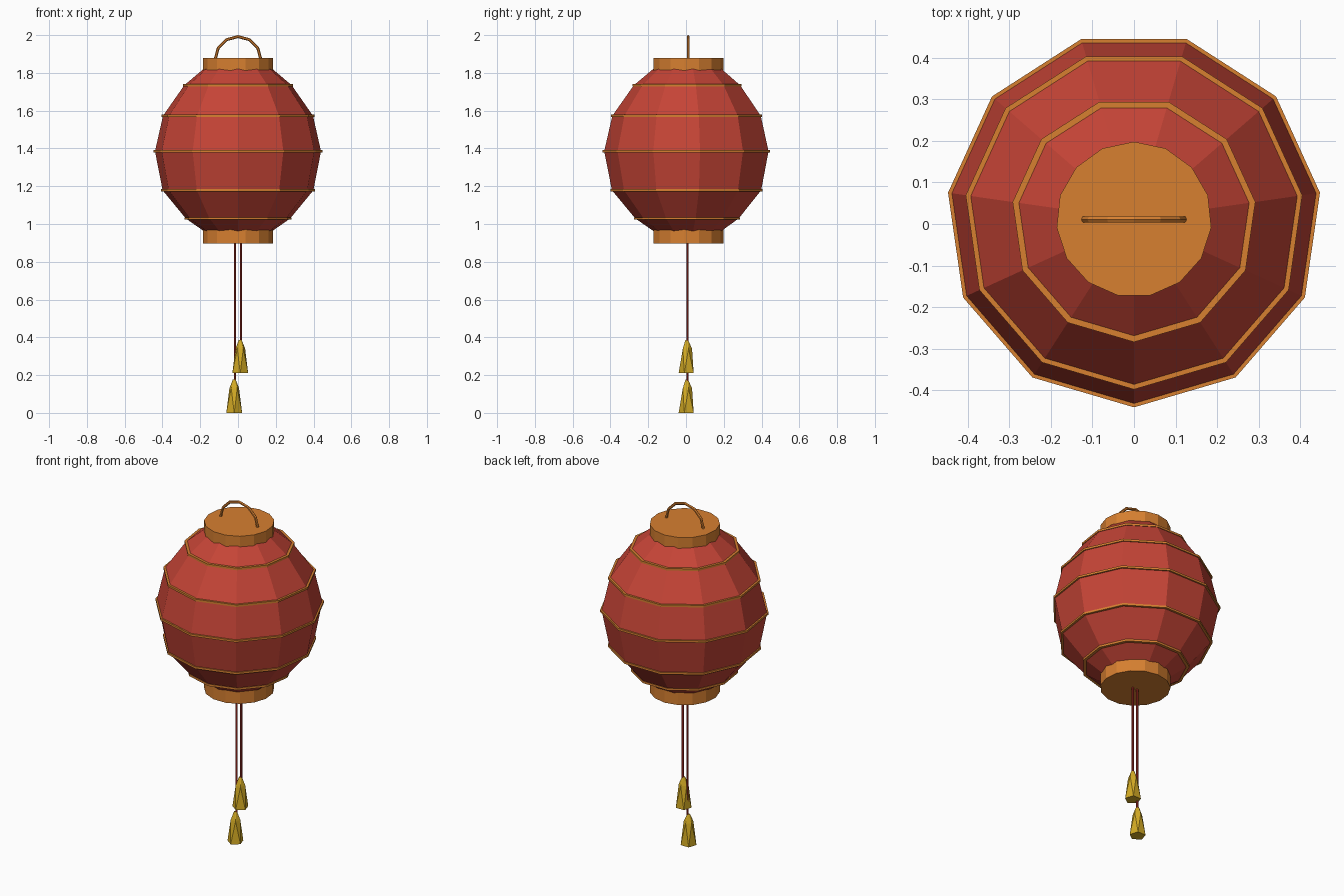
import bpy, bmesh, math

if "Cube" in bpy.data.objects:
    bpy.data.objects.remove(bpy.data.objects["Cube"])

CY = 0.011  # lantern axis sits slightly off y = 0


def material(name, rgb):
    m = bpy.data.materials.new(name)
    m.diffuse_color = (*rgb, 1)
    m.use_nodes = True
    m.node_tree.nodes["Principled BSDF"].inputs["Base Color"].default_value = m.diffuse_color
    return m


RED = material("lantern red", (0.56, 0.058, 0.037))
WOOD = material("orange wood", (0.68, 0.215, 0.03))
GOLD = material("tassel gold", (0.66, 0.41, 0.018))
CORD = material("cord red", (0.40, 0.028, 0.018))


def finish(name, bm, mat):
    bmesh.ops.recalc_face_normals(bm, faces=bm.faces[:])
    me = bpy.data.meshes.new(name)
    bm.to_mesh(me)
    bm.free()
    me.materials.append(mat)
    ob = bpy.data.objects.new(name, me)
    bpy.context.collection.objects.link(ob)
    return ob


def lathe(name, profile, sides, mat, phase=-90, x=0, y=CY, hoop=False, twist=0):
    """Spin (radius, z) points; hoop closes the profile, otherwise ends are capped."""
    bm = bmesh.new()
    rows = []
    for j, (r, z) in enumerate(profile):
        row = []
        for i in range(sides):
            a = math.radians(phase + j * twist) + i * math.tau / sides
            row.append(bm.verts.new((x + r * math.cos(a), y + r * math.sin(a), z)))
        rows.append(row)
    pairs = list(zip(rows, rows[1:]))
    if hoop:
        pairs.append((rows[-1], rows[0]))
    for a, b in pairs:
        for i in range(sides):
            k = (i + 1) % sides
            if twist:
                bm.faces.new((a[i], a[k], b[i]))
                bm.faces.new((a[k], b[k], b[i]))
            else:
                bm.faces.new((a[i], a[k], b[k], b[i]))
    if not hoop:
        bm.faces.new(rows[0])
        bm.faces.new(rows[-1])
    return finish(name, bm, mat)


# paper body, with its creases at the hoops
ribs = [(0.279, 1.029), (0.403, 1.178), (0.444, 1.385), (0.401, 1.573), (0.287, 1.735)]
lathe("paper_body", [(0.12, 0.919)] + ribs + [(0.13, 1.866)], 11, RED)

# thin hoops round the body
for n, (r, z) in enumerate(ribs):
    o, i = r + 0.008, r - 0.012
    lathe(f"hoop_{n + 1}", [(i, z - 0.006), (o, z - 0.006), (o, z + 0.006), (i, z + 0.006)],
          11, WOOD, hoop=True)

# end caps
lathe("top_cap", [(0.187, 1.808), (0.187, 1.878)], 15, WOOD, phase=90)
lathe("bottom_cap", [(0.187, 0.896), (0.187, 0.972)], 15, WOOD, phase=90)

# arched handle: square-section tube swept over a half circle
bm = bmesh.new()
rows = []
for s in range(7):
    a = math.pi * s / 6
    row = []
    for q in range(6):
        t = math.tau * q / 6
        r = 0.121 + 0.008 * math.cos(t)
        row.append(bm.verts.new((r * math.cos(a), CY + 0.008 * math.sin(t),
                                 1.871 + r * math.sin(a))))
    rows.append(row)
for a, b in zip(rows, rows[1:]):
    for q in range(6):
        k = (q + 1) % 6
        bm.faces.new((a[q], a[k], b[k], b[q]))
bm.faces.new(rows[0])
bm.faces.new(rows[-1])
finish("handle", bm, WOOD)

# two cords, each ending in a faceted tassel
for side, x, tx, base in (("left", -0.016, -0.02, 0.0), ("right", 0.015, 0.012, 0.21)):
    lathe(f"{side}_cord", [(0.006, base + 0.16), (0.006, 0.91)], 6, CORD, x=x, y=0.008)
    lathe(f"{side}_tassel", [(0.044, base), (0.027, base + 0.13), (0.008, base + 0.176)],
          5, GOLD, x=tx, y=0.005, twist=36)
